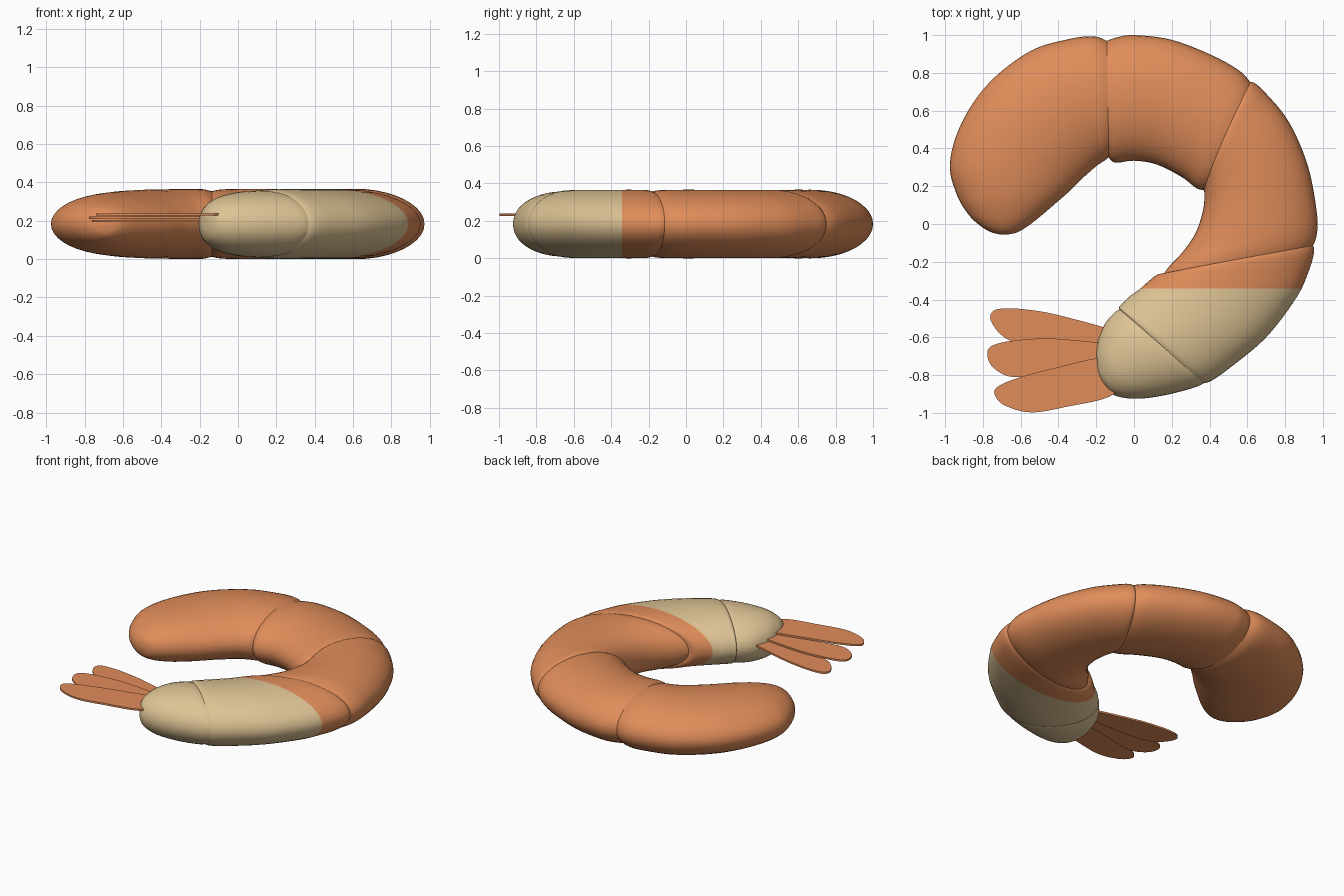
import bpy, bmesh, math
from mathutils import Vector


def material(name, rgb):
    m = bpy.data.materials.new(name)
    m.diffuse_color = (*rgb, 1)
    return m


ORANGE = material("shell orange", (0.745, 0.266, 0.102))
CREAM = material("tail cream", (0.73, 0.55, 0.30))
MID = 0.183      # height of the body centre plane
SPLIT = -0.342   # the body is cream in front of this y


def spline(pts, steps, closed=False):
    """Catmull-Rom samples through a list of equal-length tuples."""
    n = len(pts)
    get = (lambda i: pts[i % n]) if closed else (lambda i: pts[max(0, min(n - 1, i))])
    out = []
    for i in range(n if closed else n - 1):
        a, b, c, d = get(i - 1), get(i), get(i + 1), get(i + 2)
        for s in range(steps):
            t = s / steps
            out.append([0.5 * (2 * q + (r - p) * t + (2 * p - 5 * q + 4 * r - u) * t * t
                               + (3 * q - p - 3 * r + u) * t ** 3)
                        for p, q, r, u in zip(a, b, c, d)])
    if not closed:
        out.append(list(pts[-1]))
    return out


def finish(bm, name, angle):
    bmesh.ops.recalc_face_normals(bm, faces=bm.faces)
    mesh = bpy.data.meshes.new(name)
    mesh.materials.append(ORANGE)
    mesh.materials.append(CREAM)
    bm.to_mesh(mesh)
    bm.free()
    ob = bpy.data.objects.new(name, mesh)
    bpy.context.collection.objects.link(ob)
    bpy.ops.object.select_all(action='DESELECT')
    ob.select_set(True)
    bpy.context.view_layer.objects.active = ob
    bpy.ops.object.shade_smooth_by_angle(angle=math.radians(angle))


def segment(name, stations, sides=40):
    """Loft ellipses between (outer x, outer y, inner x, inner y, half height)."""
    bm = bmesh.new()
    rings = []
    for ox, oy, ix, iy, h in spline(stations, 6):
        o, i = Vector((ox, oy, MID)), Vector((ix, iy, MID))
        ring = []
        for k in range(sides):
            a = math.tau * k / sides
            p = (o + i) / 2 + (o - i) / 2 * math.cos(a)
            p.z += h * math.sin(a)
            ring.append(bm.verts.new(p))
        rings.append(ring)
    for r0, r1 in zip(rings, rings[1:]):
        for k in range(sides):
            j = (k + 1) % sides
            bm.faces.new((r0[k], r0[j], r1[j], r1[k]))
    bm.faces.new(rings[0])
    bm.faces.new(rings[-1])
    # straight colour border across the shell
    bmesh.ops.bisect_plane(bm, geom=bm.verts[:] + bm.edges[:] + bm.faces[:],
                           plane_co=(0, SPLIT, 0), plane_no=(0, 1, 0))
    for f in bm.faces:
        f.material_index = 1 if f.calc_center_median().y < SPLIT else 0
    finish(bm, name, 45)


def fin(name, outline, z, thick=0.012):
    """Thin flat leaf from a smooth closed outline."""
    bm = bmesh.new()
    face = bm.faces.new([bm.verts.new((x, y, z - thick / 2))
                         for x, y in spline(outline, 6, True)])
    ext = bmesh.ops.extrude_face_region(bm, geom=[face])
    bmesh.ops.translate(bm, vec=(0, 0, thick),
                        verts=[v for v in ext["geom"] if isinstance(v, bmesh.types.BMVert)])
    finish(bm, name, 40)


# Body segments, from the blunt front end round to the tail
segment("front_segment", [
    (-0.705, -0.056, -0.675, -0.056, 0.012), (-0.76, -0.042, -0.62, -0.045, 0.055),
    (-0.82, -0.005, -0.56, -0.01, 0.088), (-0.88, 0.055, -0.49, 0.045, 0.115),
    (-0.94, 0.16, -0.42, 0.105, 0.14), (-0.975, 0.32, -0.34, 0.175, 0.158),
    (-0.915, 0.53, -0.28, 0.235, 0.17), (-0.77, 0.745, -0.23, 0.28, 0.178),
    (-0.55, 0.915, -0.195, 0.31, 0.181), (-0.34, 0.98, -0.165, 0.33, 0.182),
    (-0.21, 0.993, -0.15, 0.34, 0.181), (-0.135, 0.965, -0.125, 0.36, 0.168)])
segment("second_segment", [
    (-0.155, 0.965, -0.14, 0.36, 0.168), (-0.09, 0.988, -0.10, 0.325, 0.179),
    (0.0, 1.0, 0.0, 0.335, 0.183), (0.2, 0.975, 0.12, 0.315, 0.183),
    (0.42, 0.89, 0.25, 0.25, 0.183), (0.56, 0.81, 0.33, 0.19, 0.18),
    (0.62, 0.745, 0.37, 0.18, 0.17)])
segment("third_segment", [
    (0.597, 0.735, 0.36, 0.20, 0.172), (0.63, 0.75, 0.372, 0.168, 0.182),
    (0.70, 0.69, 0.372, 0.12, 0.183), (0.82, 0.54, 0.36, 0.05, 0.183),
    (0.92, 0.31, 0.325, -0.05, 0.183), (0.968, 0.06, 0.26, -0.145, 0.183),
    (0.967, -0.06, 0.19, -0.22, 0.181), (0.94, -0.13, 0.15, -0.275, 0.17)])
segment("fourth_segment", [
    (0.945, -0.105, 0.16, -0.26, 0.172), (0.953, -0.15, 0.12, -0.27, 0.181),
    (0.925, -0.25, 0.075, -0.305, 0.183), (0.86, -0.39, 0.03, -0.345, 0.183),
    (0.70, -0.60, -0.025, -0.385, 0.183), (0.51, -0.76, -0.065, -0.425, 0.182),
    (0.41, -0.83, -0.08, -0.44, 0.178), (0.36, -0.845, -0.07, -0.46, 0.165)])
segment("tail_segment", [
    (0.385, -0.83, -0.065, -0.45, 0.166), (0.33, -0.862, -0.098, -0.465, 0.174),
    (0.17, -0.905, -0.155, -0.53, 0.165), (0.02, -0.925, -0.195, -0.63, 0.138),
    (-0.09, -0.912, -0.205, -0.72, 0.095), (-0.145, -0.875, -0.195, -0.79, 0.05),
    (-0.168, -0.845, -0.178, -0.83, 0.012)])

# Tail fan: three flat fins stacked at slightly different heights
fin("tail_fin_back", [
    (-0.10, -0.57), (-0.39, -0.485), (-0.55, -0.455), (-0.66, -0.447), (-0.74, -0.457),
    (-0.76, -0.505), (-0.71, -0.58), (-0.63, -0.625), (-0.45, -0.65), (-0.10, -0.64)], 0.199)
fin("tail_fin_middle", [
    (-0.10, -0.645), (-0.35, -0.612), (-0.52, -0.607), (-0.71, -0.63), (-0.775, -0.672),
    (-0.75, -0.755), (-0.64, -0.81), (-0.45, -0.78), (-0.10, -0.71)], 0.216)
fin("tail_fin_front", [
    (-0.10, -0.71), (-0.22, -0.715), (-0.39, -0.755), (-0.60, -0.81), (-0.72, -0.86),
    (-0.737, -0.905), (-0.685, -0.96), (-0.55, -0.997), (-0.37, -0.97), (-0.10, -0.895)], 0.233)
